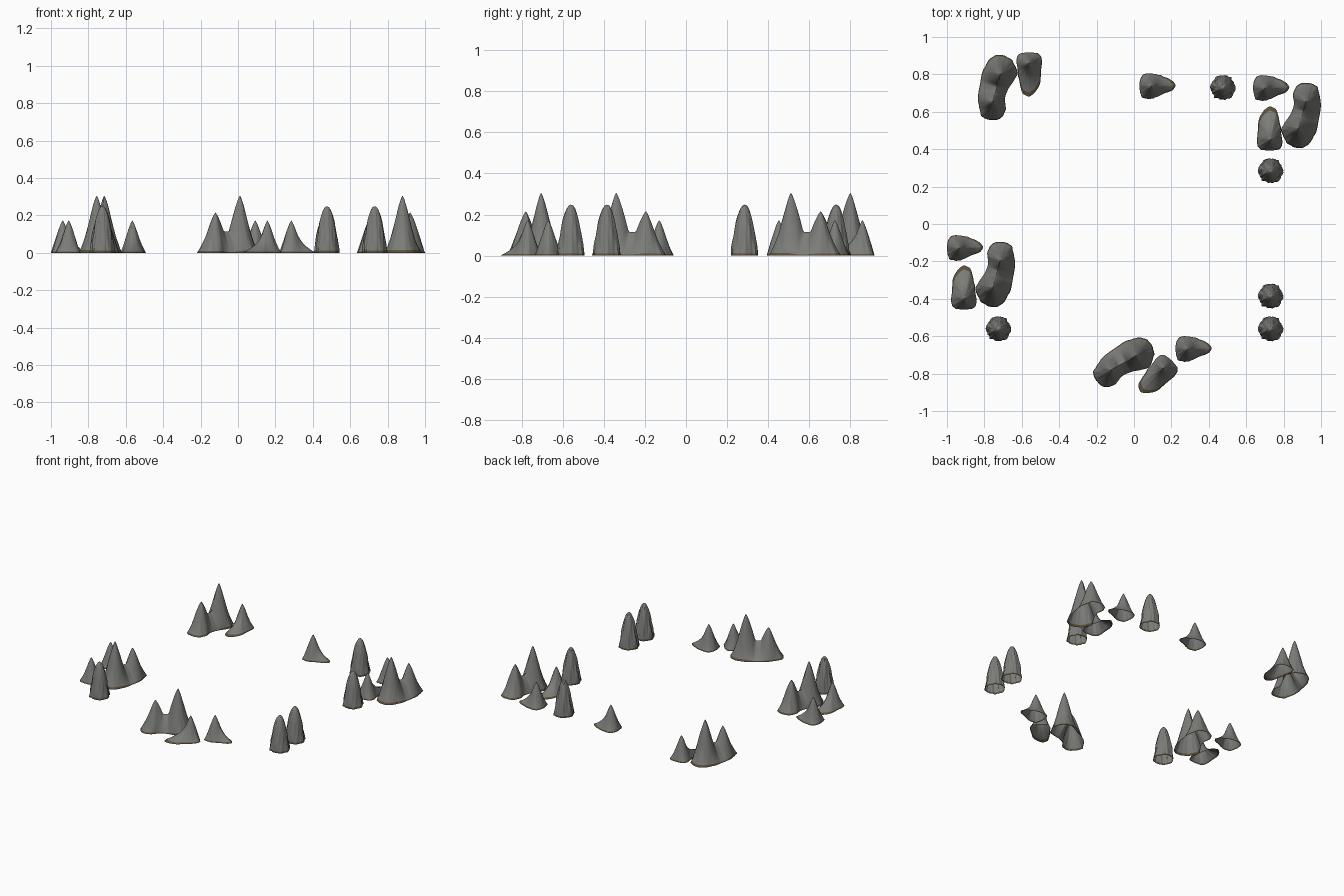
import bpy, bmesh, math
from mathutils import Vector, noise

if "Cube" in bpy.data.objects:
    bpy.data.objects.remove(bpy.data.objects["Cube"])


def material(name, rgb):
    m = bpy.data.materials.new(name)
    m.diffuse_color = (*rgb, 1)
    m.use_nodes = True
    m.node_tree.nodes["Principled BSDF"].inputs["Base Color"].default_value = m.diffuse_color
    return m


ROCK = material("rock", (0.2, 0.205, 0.19))
SOIL = material("soil", (0.11, 0.08, 0.04))


def smooth_loop(pts, n):
    """Closed Catmull-Rom curve through pts, n samples."""
    out, k = [], len(pts)
    for i in range(n):
        f = i / n * k
        j, t = int(f), f - int(f)
        a, b, c, d = (Vector(pts[(j + o) % k]) for o in (-1, 0, 1, 2))
        out.append(0.5 * (2 * b + (c - a) * t + (2 * a - 5 * b + 4 * c - d) * t * t
                          + (3 * b - a - 3 * c + d) * t ** 3))
    return out


def rock_mesh(name, outline, height, tip=(0, 0), tip2=None, core=0.06,
              power=0.75, lumps=0.05, n=72, levels=16):
    """Skin from a ground outline up to a peak, or to a ridge tip-tip2."""
    tip = Vector(tip)
    axis = Vector(tip2) - tip if tip2 else None
    qs = [0, 0.045] + [math.sin(math.pi / 2 * i / levels) for i in range(1, levels + 1)]
    bm = bmesh.new()
    rings = [[] for _ in qs]
    for p in smooth_loop(outline, n):
        s = min(1, max(0, (p - tip).dot(axis) / axis.length_squared)) if axis else 0
        c = tip + axis * s if axis else tip
        h = height(s) if callable(height) else height
        d = p - c
        R = d.length
        d.normalize()
        r0 = min(core, R)
        for q, ring in zip(qs, rings):
            # steep core plus a flare that hugs the ground
            r = r0 * (1 - q) ** power + (R - r0) * (1 - q) ** 4
            w = noise.noise(Vector((d.x * 3.2, d.y * 3.2, h * q * 9)))
            w += 0.6 * noise.noise(Vector((d.x * 7, d.y * 7, h * q * 14 + 5)))
            xy = c + d * r * (1 + lumps * w)
            ring.append(bm.verts.new((xy.x, xy.y, h * q)))
    for a, b in zip(rings, rings[1:]):
        for i in range(n):
            j = (i + 1) % n
            f = bm.faces.new((a[i], a[j], b[j], b[i]))
            f.smooth = True
            f.material_index = 1 if a is rings[0] else 0
    bmesh.ops.remove_doubles(bm, verts=bm.verts, dist=0.0004)
    bmesh.ops.recalc_face_normals(bm, faces=bm.faces)
    if sum(f.normal.z for f in bm.faces) < 0:
        bmesh.ops.reverse_faces(bm, faces=bm.faces)
    me = bpy.data.meshes.new(name)
    bm.to_mesh(me)
    bm.free()
    me.materials.append(ROCK)
    me.materials.append(SOIL)
    return me


def place(mesh, name, x, y, angle=0):
    ob = bpy.data.objects.new(name, mesh)
    ob.location = (x, y, 0)
    ob.rotation_euler.z = math.radians(angle)
    bpy.context.collection.objects.link(ob)


def ridge_height(s):
    """Tall peak, saddle, lower peak."""
    return max(0.115,
               0.305 * (1 - (s * 0.15 / 0.09) ** 1.33),
               0.215 * (1 - ((1 - s) * 0.15 / 0.09) ** 1.33))


# Twin-peaked ridge with a curved footprint
twin = rock_mesh("twin_peak_rock", [
    (0.045, 0.245), (0.10, 0.22), (0.118, 0.13), (0.107, 0.05), (0.088, -0.03),
    (0.03, -0.10), (-0.045, -0.09), (-0.092, -0.02), (-0.075, 0.03),
    (-0.045, 0.075), (-0.025, 0.13), (-0.03, 0.19), (0, 0.235)],
    ridge_height, tip2=(0.04, 0.145), core=0.075, n=130)

# Leaning rock with a long tail, beside each ridge
side = rock_mesh("long_tail_rock", [
    (-0.16, 0.118), (-0.208, 0.06), (-0.22, -0.03), (-0.216, -0.10), (-0.155, -0.118),
    (-0.092, -0.098), (-0.093, -0.02), (-0.105, 0.05), (-0.12, 0.10)],
    0.172, tip=(-0.15, -0.058), core=0.056)

# Small rock with a short tail
small = rock_mesh("short_tail_rock", [
    (-0.063, 0), (-0.055, 0.05), (-0.02, 0.07), (0.04, 0.062), (0.10, 0.04),
    (0.128, 0.01), (0.11, -0.02), (0.05, -0.045), (0, -0.066), (-0.05, -0.055)],
    0.172, core=0.058)

# Round ribbed column
column = rock_mesh("column_rock", [
    (0.066 * math.cos(a * math.pi / 6), 0.066 * math.sin(a * math.pi / 6))
    for a in range(12)], 0.248, core=0.07, power=0.47, lumps=0.13)

for i, (x, y, a) in enumerate([(0.88, 0.51, 0), (-0.755, -0.34, 0),
                               (-0.715, 0.80, 180), (0.01, -0.705, 135)]):
    place(twin, f"twin_peak_rock_{i}", x, y, a)
    place(side, f"long_tail_rock_{i}", x, y, a)

for i, (x, y) in enumerate([(0.092, 0.735), (0.70, 0.725), (-0.937, -0.13), (0.285, -0.67)]):
    place(small, f"short_tail_rock_{i}", x, y)

for i, (x, y) in enumerate([(0.475, 0.73), (0.73, 0.285), (0.73, -0.385),
                            (0.73, -0.56), (-0.725, -0.56)]):
    place(column, f"column_rock_{i}", x, y)
